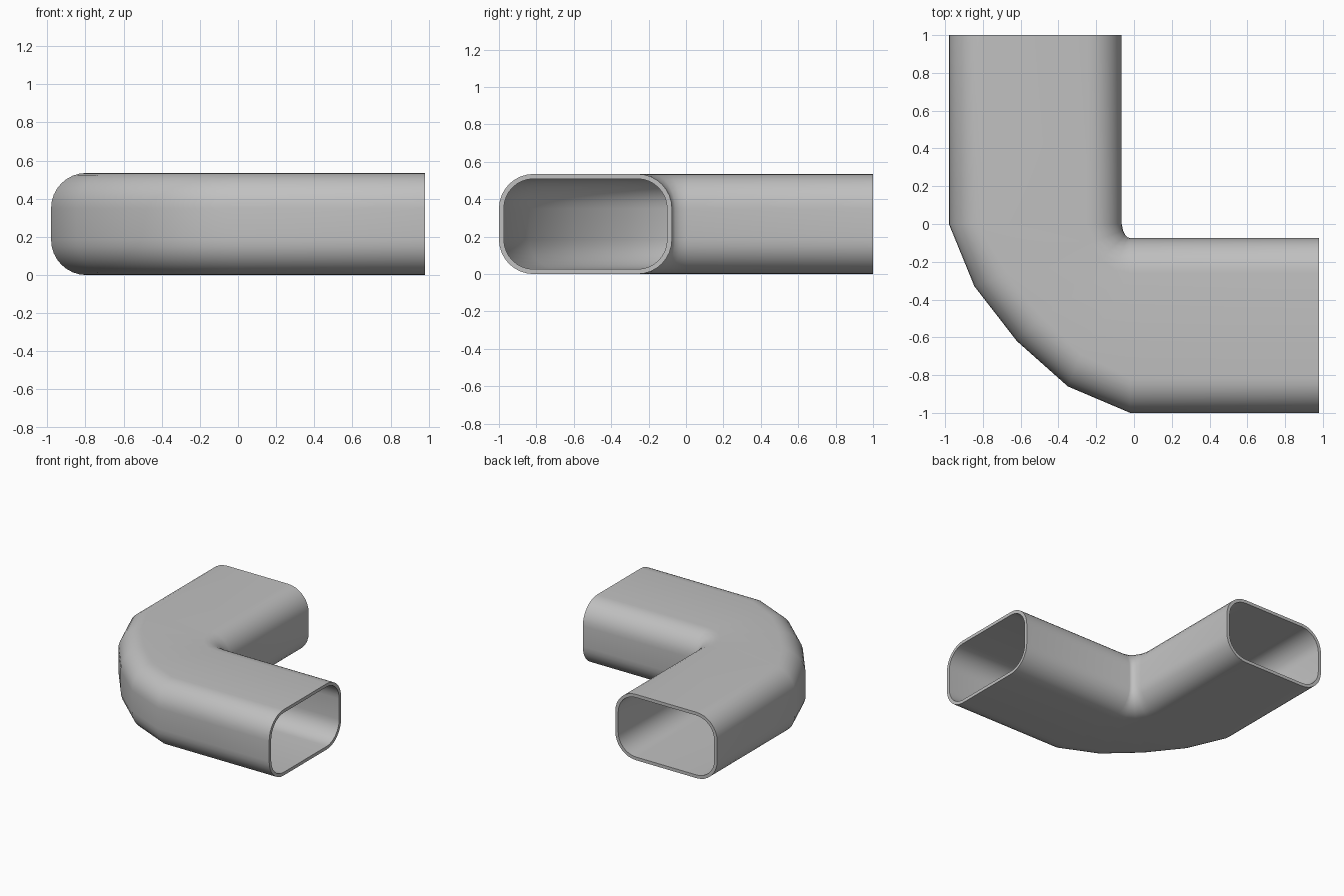
import bpy
import bmesh
from math import sin, cos, pi
from mathutils import Vector

default = bpy.data.objects.get("Cube")
if default:
    bpy.data.objects.remove(default)

HEIGHT, WALL, RADIUS, STEPS = 0.535, 0.026, 0.185, 8

# Stations along the elbow: inside-of-bend point, outside-of-bend point
STATIONS = [
    ((-0.065, 1.0), (-0.98, 1.0)),
    ((-0.065, 0.0), (-0.98, 0.0)),
    ((-0.058, -0.034), (-0.845, -0.33)),
    ((-0.046, -0.058), (-0.62, -0.62)),
    ((-0.034, -0.071), (-0.35, -0.86)),
    ((-0.02, -0.075), (-0.02, -1.0)),
    ((0.98, -0.075), (0.98, -1.0)),
]


def rounded_section(inside, outside, inset):
    """Rounded rectangle standing upright between two plan points."""
    a, b = Vector(inside), Vector(outside)
    across = (b - a).normalized()
    mid = (a + b) / 2
    half_w = (b - a).length / 2 - inset
    half_h = HEIGHT / 2 - inset
    r = RADIUS - inset
    points = []
    for corner, (sx, sz) in enumerate(((1, 1), (-1, 1), (-1, -1), (1, -1))):
        for i in range(STEPS + 1):
            t = (corner + i / STEPS) * pi / 2
            p = mid + across * (sx * (half_w - r) + r * cos(t))
            z = HEIGHT / 2 + sz * (half_h - r) + r * sin(t)
            points.append((p.x, p.y, z))
    return points


def bridge(bm, ring_a, ring_b):
    n = len(ring_a)
    for i in range(n):
        j = (i + 1) % n
        bm.faces.new((ring_a[i], ring_a[j], ring_b[j], ring_b[i]))


# Hollow tube: outer skin, inner skin and the two end rims
bm = bmesh.new()
skins = []
for inset in (0, WALL):
    rings = [[bm.verts.new(p) for p in rounded_section(a, b, inset)]
             for a, b in STATIONS]
    for first, second in zip(rings, rings[1:]):
        bridge(bm, first, second)
    skins.append(rings)
for end in (0, -1):
    bridge(bm, skins[0][end], skins[1][end])
bmesh.ops.recalc_face_normals(bm, faces=bm.faces)

mesh = bpy.data.meshes.new("elbow_duct")
bm.to_mesh(mesh)
bm.free()
duct = bpy.data.objects.new("elbow_duct", mesh)
bpy.context.collection.objects.link(duct)

# Plain grey finish
grey = bpy.data.materials.new("plain_grey")
grey.use_nodes = True
colour = (0.53, 0.53, 0.53, 1)
grey.diffuse_color = colour
grey.node_tree.nodes["Principled BSDF"].inputs["Base Color"].default_value = colour
mesh.materials.append(grey)

# Smooth skin with crisp rims
bpy.ops.object.select_all(action="DESELECT")
duct.select_set(True)
bpy.context.view_layer.objects.active = duct
bpy.ops.object.shade_smooth_by_angle(angle=pi / 4)
